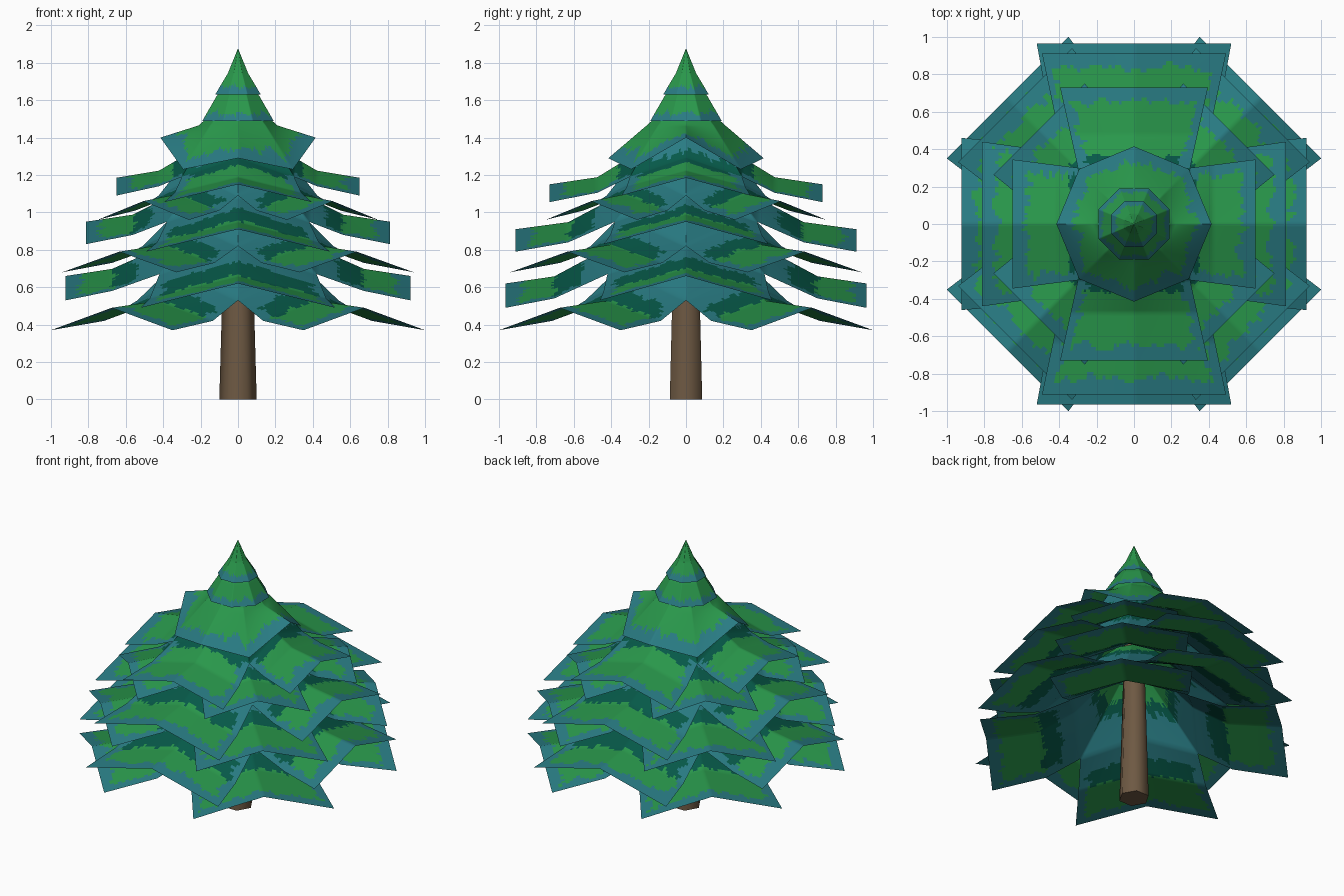
import bpy, bmesh, math
from mathutils import Vector, Matrix, noise

cube = bpy.data.objects.get("Cube")
if cube:
    bpy.data.objects.remove(cube)


def material(name, rgb):
    m = bpy.data.materials.new(name)
    m.use_nodes = True
    m.diffuse_color = (*rgb, 1)
    m.node_tree.nodes["Principled BSDF"].inputs["Base Color"].default_value = (*rgb, 1)
    return m


GREEN, TEAL, SHADE = range(3)
leaf_mats = [material("leaf green", (0.022, 0.31, 0.07)),
             material("leaf teal", (0.022, 0.2, 0.228)),
             material("deep teal", (0.002, 0.1, 0.066))]
bark = material("bark brown", (0.155, 0.1, 0.056))
ROWS, COLS = 14, 56


def finish(name, bm, mats, sharp):
    bmesh.ops.remove_doubles(bm, verts=bm.verts, dist=0.0008)
    mesh = bpy.data.meshes.new(name)
    bm.to_mesh(mesh)
    bm.free()
    obj = bpy.data.objects.new(name, mesh)
    bpy.context.collection.objects.link(obj)
    for m in mats:
        mesh.materials.append(m)
    bpy.ops.object.select_all(action='DESELECT')
    obj.select_set(True)
    bpy.context.view_layer.objects.active = obj
    bpy.ops.object.shade_smooth_by_angle(angle=math.radians(sharp))


def leaf_colour(s, t, to_rim, to_side, rim, fold_start, seed):
    # ragged bands: teal rim, green blade, deep teal fold, teal core
    jag = 0.6 * noise.noise(Vector((t * 5, s, seed))) + 0.7 * noise.noise(Vector((t * 15 + s * 2, s, seed + 9)))
    jag2 = noise.noise(Vector((t * 3, s * 9, seed + 5)))
    if to_rim < rim * (1 + 0.8 * jag) or to_side < rim * 0.7 * (1 + jag2):
        return TEAL
    fold = s + 0.18 * jag
    if fold < fold_start:
        return GREEN
    if fold < fold_start + 0.5:
        return SHADE
    if fold < 2.5:
        return TEAL
    return SHADE if fold < 2.72 else GREEN


def plate(bm, rings, angle, rim, fold_start, open_sides, seed):
    # rings run inwards: ridge radius, ridge height, corner radius, corner half width, corner height
    turn = Matrix.Rotation(angle, 3, 'Z')

    def point(s, t):
        i = min(int(s), len(rings) - 2)
        rr, rz, cr, cw, cz = (a + (b - a) * (s - i) for a, b in zip(rings[i], rings[i + 1]))
        k = abs(t)
        return Vector((rr + (cr - rr) * k, cw * t, rz + (cz - rz) * k))

    n = (len(rings) - 1) * ROWS
    grid = [[bm.verts.new(turn @ point(i / ROWS, 2 * j / COLS - 1)) for j in range(COLS + 1)]
            for i in range(n + 1)]
    for i in range(n):
        for j in range(COLS):
            s, t = (i + 0.5) / ROWS, 2 * (j + 0.5) / COLS - 1
            p = point(s, t)
            to_rim = (p - point(0, t)).length
            to_side = (p - point(s, math.copysign(1, t))).length if open_sides and s < 2 else 9
            f = bm.faces.new((grid[i][j], grid[i][j + 1], grid[i + 1][j + 1], grid[i + 1][j]))
            f.material_index = leaf_colour(s, t, to_rim, to_side, rim, fold_start, seed)


def skirt_layer(name, turn, reaches, widths, z_corner, z_ridge, mid, notch, drop, rise, fold_start=1.03):
    # four ridged blades that join into one cone inside the notches
    bm = bmesh.new()
    for q in range(4):
        r, w = reaches[q % 2], widths[q % 2]
        d = drop * (q % 2)
        m = r * mid
        mw = notch + (w - notch) * (m - notch) / (r - notch)
        rings = [(r, z_ridge - d, r, w, z_corner - d),
                 (m, z_ridge + 0.038 - d, m, mw, z_corner + 0.05 - d),
                 (notch, z_ridge + rise, notch, notch, z_corner + rise - 0.01),
                 (0.14, z_ridge + rise + 0.26, 0.1, 0.1, z_ridge + rise + 0.25)]
        plate(bm, rings, math.radians(turn + 90 * q), 0.08, fold_start, True, q + z_ridge * 31)
    finish(name, bm, leaf_mats, 40)


def cap_layer(name, turn, profile, rim, side_lift=0, corner_drop=0):
    # eight-sided cone, all green above its rim
    bm = bmesh.new()
    for q in range(4):
        rings = []
        for i, (r, z) in enumerate(profile):
            lift = side_lift if i == 0 and q % 2 == 0 else 0
            c = r * math.sqrt(0.5)
            rings.append((r, z + lift, c, c, z - (corner_drop if i == 0 else 0)))
        plate(bm, rings, math.radians(turn + 90 * q), rim, 9, False, q + profile[0][1] * 17)
    finish(name, bm, leaf_mats, 60)


# Trunk
bm = bmesh.new()
bmesh.ops.create_cone(bm, cap_ends=True, segments=6, radius1=0.1, radius2=0.066, depth=1.2,
                      matrix=Matrix.Translation((0, 0, 0.6)) @ Matrix.Rotation(math.radians(30), 4, 'Z'))
finish("trunk", bm, [bark], 70)

# Branch skirts, lowest first, alternately diagonal and square
skirt_layer("branches_1", 45, (0.955, 0.955), (0.46, 0.46), 0.37, 0.49, 0.63, 0.38, 0, 0.17)
skirt_layer("branches_2", 0, (0.922, 0.965), (0.46, 0.52), 0.53, 0.66, 0.73, 0.42, 0.04, 0.15)
skirt_layer("branches_3", 45, (0.898, 0.898), (0.431, 0.431), 0.68, 0.79, 0.63, 0.36, 0, 0.15)
skirt_layer("branches_4", 0, (0.814, 0.912), (0.44, 0.492), 0.83, 0.95, 0.69, 0.38, 0.04, 0.13)
skirt_layer("branches_5", 45, (0.717, 0.717), (0.345, 0.345), 0.96, 1.06, 0.64, 0.3, 0, 0.14)
skirt_layer("branches_6", 0, (0.65, 0.73), (0.345, 0.395), 1.09, 1.185, 0.65, 0.3, 0.035, 0.11, 1.65)

# Crown
cap_layer("crown_low", 0, [(0.415, 1.29), (0.21, 1.465), (0.04, 1.62)], 0.09, 0.11, 0.06)
cap_layer("crown_middle", 22.5, [(0.206, 1.49), (0.125, 1.62), (0.06, 1.7)], 0.045)
cap_layer("crown_tip", 22.5, [(0.132, 1.63), (0.058, 1.745), (0.002, 1.873)], 0.05)
